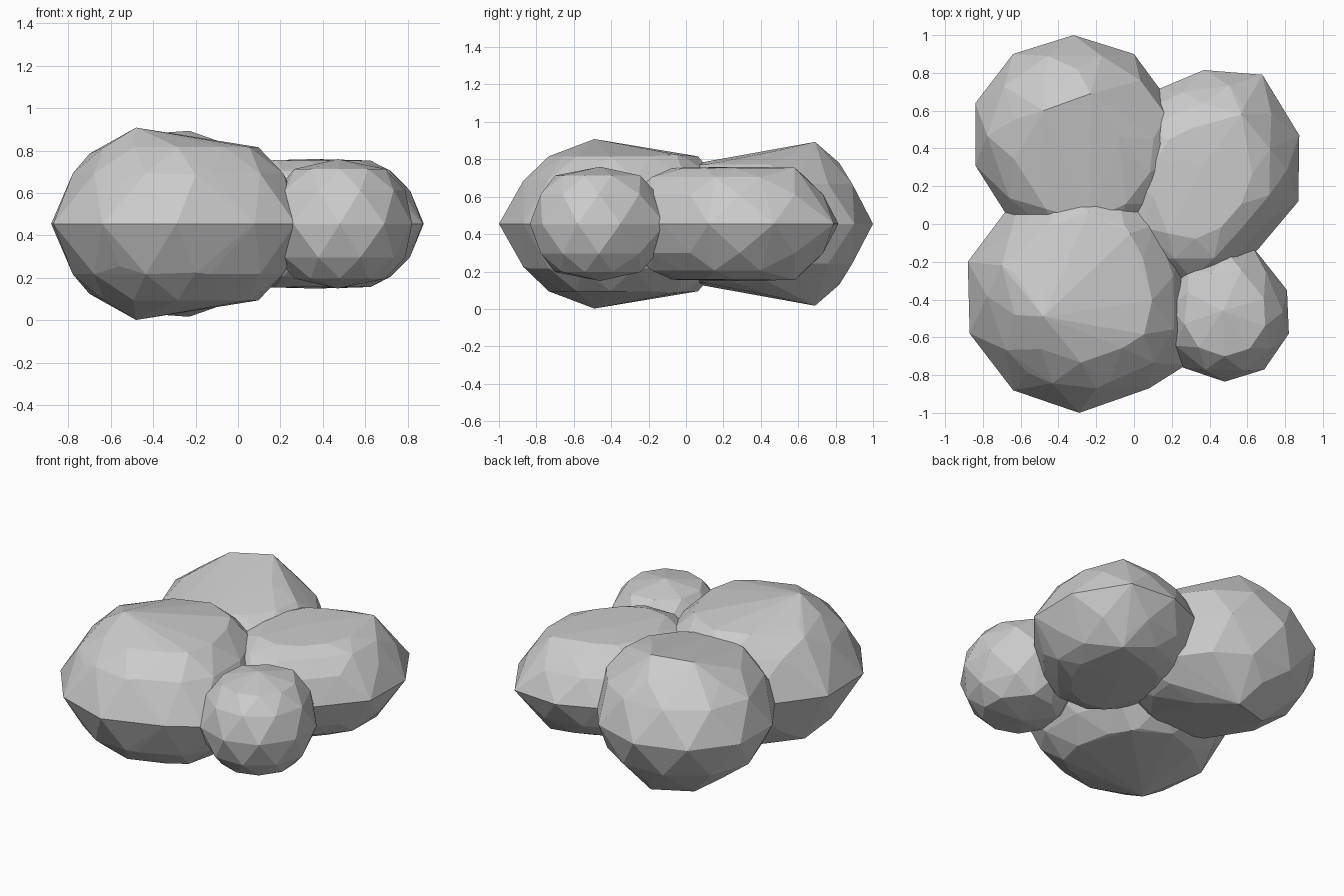
import bpy
import bmesh
from mathutils import Vector

default = bpy.data.objects.get("Cube")
if default:
    bpy.data.objects.remove(default, do_unlink=True)

MIDDLE = 0.455  # height of the shared seam

grey = bpy.data.materials.new("soft_grey")
grey.use_nodes = True
colour = (0.6, 0.6, 0.6, 1)
grey.diffuse_color = colour
grey.node_tree.nodes["Principled BSDF"].inputs["Base Color"].default_value = colour


def puff(name, outline, height, rings, peaks):
    """Faceted lump: seam outline, shrinking staggered rings and peaks, mirrored below."""
    outline = [Vector(p) for p in outline]
    count = len(outline)
    low = Vector((min(p.x for p in outline), min(p.y for p in outline)))
    high = Vector((max(p.x for p in outline), max(p.y for p in outline)))
    centre = (low + high) / 2
    points = [(p.x, p.y, 0) for p in outline]
    for level, (scale, rise) in enumerate(rings):
        for i, p in enumerate(outline):
            if level % 2 == 0:  # stagger every other ring
                p = (p + outline[(i + 1) % count]) / 2
            q = centre + (p - centre) * scale
            points.append((q.x, q.y, rise * height))
    points += peaks

    bm = bmesh.new()
    for x, y, z in points:
        for side in ((1, -1) if z else (1,)):
            bm.verts.new((x, y, MIDDLE + side * z))
    hull = bmesh.ops.convex_hull(bm, input=bm.verts)
    unused = {v for v in hull["geom_interior"] if isinstance(v, bmesh.types.BMVert)}
    bmesh.ops.delete(bm, geom=list(unused), context="VERTS")
    bmesh.ops.recalc_face_normals(bm, faces=bm.faces)
    mesh = bpy.data.meshes.new(name)
    bm.to_mesh(mesh)
    bm.free()
    mesh.materials.append(grey)
    obj = bpy.data.objects.new(name, mesh)
    bpy.context.collection.objects.link(obj)
    return obj


# Largest lump, front right, running into its neighbours
puff("front_large_puff",
     [(-0.88, -0.2), (-0.87, -0.58), (-0.64, -0.88), (-0.29, -1), (0.08, -0.87),
      (0.27, -0.75), (0.34, -0.45), (0.26, -0.08), (0.1, 0.2), (-0.22, 0.33),
      (-0.58, 0.2)],
     0.44, [(0.84, 0.54), (0.6, 0.82)],
     [(-0.48, -0.49, 0.453), (-0.02, -0.05, 0.37), (-0.7, -0.22, 0.33),
      (-0.2, -0.87, 0.23), (-0.56, -0.79, 0.2)])

# Back lump, highest towards the rear
puff("back_puff",
     [(-0.84, 0.64), (-0.84, 0.31), (-0.58, -0.1), (-0.22, -0.2), (0.08, -0.06),
      (0.28, 0.2), (0.31, 0.48), (0.14, 0.71), (0, 0.9), (-0.32, 1), (-0.64, 0.9)],
     0.4, [(0.89, 0.53), (0.64, 0.79)],
     [(-0.23, 0.69, 0.438), (-0.48, 0.6, 0.42), (-0.3, 0.82, 0.325), (-0.08, 0.46, 0.385)])

# Long flat-topped lump, back left
puff("side_long_puff",
     [(-0.06, 0.6), (0.12, 0.71), (0.37, 0.815), (0.68, 0.79), (0.875, 0.47),
      (0.87, 0.12), (0.66, -0.13), (0.45, -0.36), (0.15, -0.36), (-0.1, -0.12),
      (-0.16, 0.25)],
     0.3, [(0.88, 0.52), (0.7, 0.83), (0.52, 0.99)],
     [(0.57, 0.58, 0.3), (0.18, -0.05, 0.3), (0.36, 0.3, 0.305)])

# Small round lump, front left
puff("front_small_puff",
     [(0.62, -0.11), (0.81, -0.35), (0.82, -0.58), (0.69, -0.77), (0.48, -0.835),
      (0.26, -0.76), (0.14, -0.56), (0.17, -0.3), (0.37, -0.14)],
     0.3, [(0.92, 0.53), (0.63, 0.86)], [(0.47, -0.46, 0.305)])
